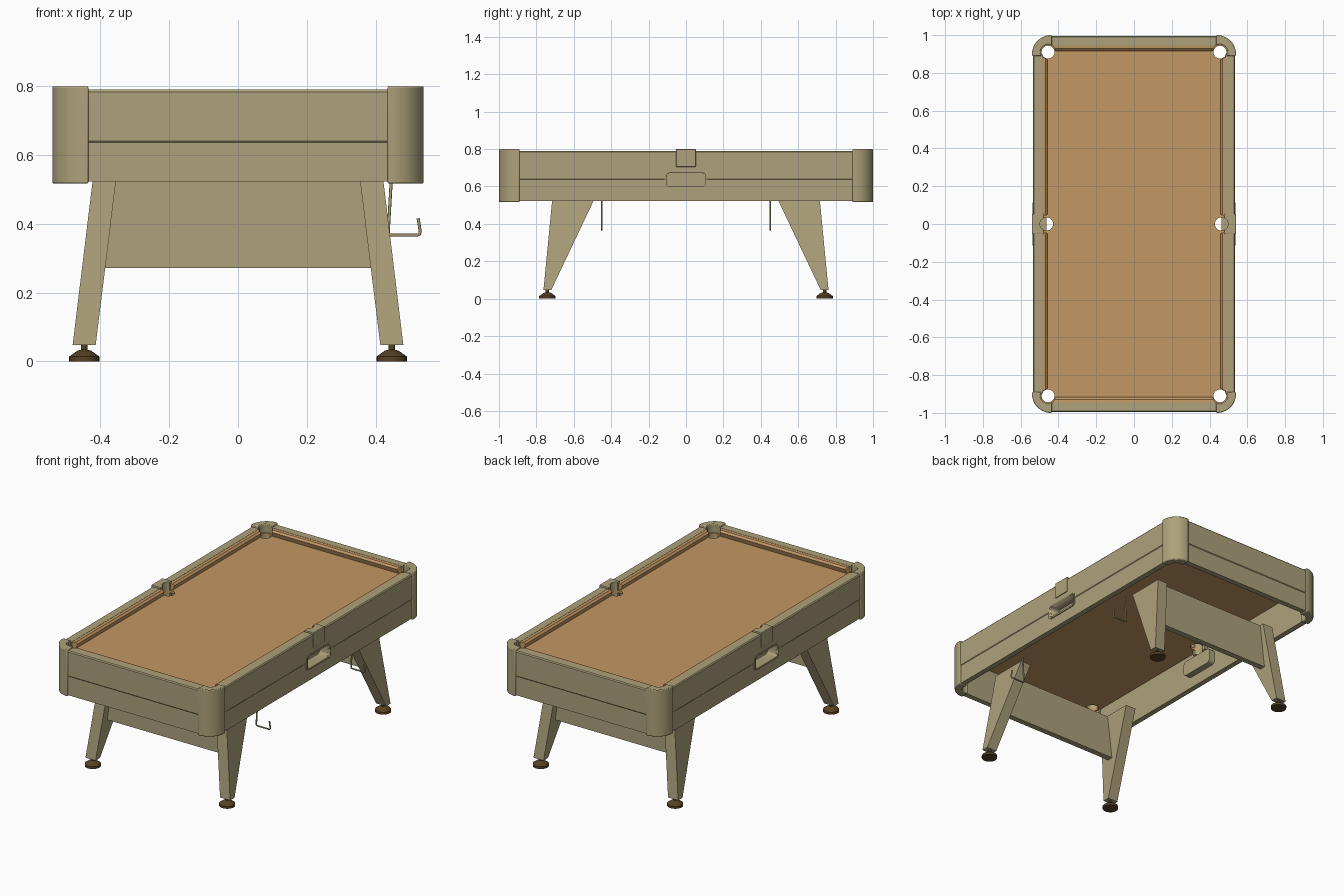
import bpy, bmesh, math

cube = bpy.data.objects.get("Cube")
if cube:
    bpy.data.objects.remove(cube, do_unlink=True)


def material(name, color):
    m = bpy.data.materials.new(name)
    m.use_nodes = True
    m.diffuse_color = (*color, 1)
    bsdf = next(n for n in m.node_tree.nodes if n.type == 'BSDF_PRINCIPLED')
    bsdf.inputs["Base Color"].default_value = (*color, 1)
    return m


TAN = material("khaki body", (0.42, 0.36, 0.2))
FELT = material("orange felt", (0.54, 0.31, 0.125))
BROWN = material("dark brown foot", (0.095, 0.055, 0.018))


def loft(name, rings, mat, bevel=0, smooth=False):
    """Solid made by joining matching rings of points, capped at both ends."""
    bm = bmesh.new()
    loops = [[bm.verts.new(p) for p in ring] for ring in rings]
    n = len(loops[0])
    for a, b in zip(loops, loops[1:]):
        for i in range(n):
            j = (i + 1) % n
            bm.faces.new((a[i], a[j], b[j], b[i]))
    bm.faces.new(loops[0])
    bm.faces.new(loops[-1])
    bmesh.ops.recalc_face_normals(bm, faces=bm.faces)
    me = bpy.data.meshes.new(name)
    bm.to_mesh(me)
    bm.free()
    ob = bpy.data.objects.new(name, me)
    bpy.context.collection.objects.link(ob)
    me.materials.append(mat)
    if bevel:
        mod = ob.modifiers.new("Bevel", 'BEVEL')
        mod.width, mod.segments = bevel, 2
        mod.limit_method, mod.angle_limit = 'ANGLE', math.radians(40)
    if smooth:
        bpy.ops.object.select_all(action='DESELECT')
        ob.select_set(True)
        bpy.context.view_layer.objects.active = ob
        bpy.ops.object.shade_smooth_by_angle(angle=math.radians(35))
    return ob


def box(name, x, y, z, mat, bevel=0):
    rings = [[(x[0], y[0], h), (x[1], y[0], h), (x[1], y[1], h), (x[0], y[1], h)] for h in z]
    return loft(name, rings, mat, bevel)


def arc(cx, cy, r, start, end, steps):
    angles = [math.radians(start + (end - start) * i / steps) for i in range(steps + 1)]
    return [(cx + r * math.cos(a), cy + r * math.sin(a)) for a in angles]


def lathe(name, cx, cy, profile, mat):
    rings = [[(x, y, z) for x, y in arc(cx, cy, r, 0, 345, 23)] for r, z in profile]
    return loft(name, rings, mat, smooth=True)


def rounded_slot(name, x0, x1, half, z0, z1, r, mat):
    outline = (arc(half - r, z1 - r, r, 0, 90, 5) + arc(r - half, z1 - r, r, 90, 180, 5)
               + arc(r - half, z0 + r, r, 180, 270, 5) + arc(half - r, z0 + r, r, 270, 360, 5))
    return loft(name, [[(x, y, z) for y, z in outline] for x in (x0, x1)], mat, smooth=True)


def cut(ob, cutter):
    mod = ob.modifiers.new("Cut", 'BOOLEAN')
    mod.object, mod.operation, mod.solver = cutter, 'DIFFERENCE', 'EXACT'
    cutter.hide_render = True
    cutter.display_type = 'WIRE'


def sweep(name, profile, a, b, place, mat, slope=0):
    """Extrude a rail section, with ends slanted back towards its nose."""
    back = max(u for u, z in profile)
    rings = [[place(u, a + slope * (back - u), z) for u, z in profile],
             [place(u, b - slope * (back - u), z) for u, z in profile]]
    return loft(name, rings, mat)


SIGNS = [(sx, sy) for sx in (1, -1) for sy in (1, -1)]
SIDE = {1: "left", -1: "right"}
END = {1: "back", -1: "front"}

# Playing bed
bed = box("bed", (-0.502, 0.502), (-0.96, 0.96), (0.735, 0.75), FELT)

# Section of the cabinet wall with its top rail, and of the cushion
WALL = [(0.5, 0.523), (0.532, 0.523), (0.532, 0.637), (0.535, 0.641), (0.535, 0.784),
        (0.53, 0.79), (0.484, 0.79), (0.484, 0.755), (0.5, 0.755)]
CUSHION = [(0.486, 0.789), (0.468, 0.787), (0.457, 0.777), (0.466, 0.75), (0.486, 0.75)]

# Long sides: wall, hand slot, middle pocket and cushions
for s in (1, -1):
    def along(u, t, z, s=s):
        return (s * u, t, z)

    wall = sweep(SIDE[s] + "_wall", WALL, -0.9, 0.9, along, TAN)
    cap = box(SIDE[s] + "_pocket_cap", sorted((s * 0.478, s * 0.54)),
              (-0.053, 0.053), (0.705, 0.8), TAN, 0.004)
    pocket = lathe(SIDE[s] + "_pocket_cutter", s * 0.463, 0,
                   [(0.035, 0.69), (0.035, 0.9)], TAN)
    for ob in (wall, cap, bed):
        cut(ob, pocket)

    slot = rounded_slot(SIDE[s] + "_slot_cutter", s * 0.47, s * 0.6, 0.104, 0.6, 0.671, 0.015, TAN)
    tray = rounded_slot(SIDE[s] + "_hand_slot", s * 0.462, s * 0.538, 0.114, 0.59, 0.681, 0.022, TAN)
    cut(wall, slot)
    cut(tray, slot)

    for e in (1, -1):
        def half(u, t, z, s=s, e=e):
            return (s * u, e * t, z)

        sweep(SIDE[s] + "_" + END[e] + "_cushion", CUSHION, 0.036, 0.885, half, FELT, 0.5)

# Short ends: the same sections moved out to the ends
for e in (1, -1):
    def across(u, t, z, e=e):
        return (t, e * (u + 0.46), z)

    sweep(END[e] + "_wall", WALL, -0.44, 0.44, across, TAN)
    sweep(END[e] + "_cushion", CUSHION, -0.43, 0.43, across, FELT, 0.5)

# Rounded corners wrapped around the corner pockets
CORNER = ([(0.435, 1.0)] + arc(0.44, 0.9, 0.1, 90, 0, 14) + [(0.54, 0.89)]
          + arc(0.455, 0.91, 0.04, -30, 120, 14))
for sx, sy in SIGNS:
    where = SIDE[sx] + "_" + END[sy]
    loft(where + "_corner", [[(sx * x, sy * y, z) for x, y in CORNER] for z in (0.517, 0.8)],
         TAN, 0.005, smooth=True)
    hole = lathe(where + "_hole_cutter", sx * 0.455, sy * 0.91,
                 [(0.034, 0.69), (0.034, 0.9)], TAN)
    cut(bed, hole)

    # Splayed tapering leg
    def leg_ring(x0, x1, y0, y1, z):
        return [(sx * x, sy * y, z) for x, y in ((x0, y0), (x1, y0), (x1, y1), (x0, y1))]

    loft(where + "_leg", [leg_ring(0.414, 0.481, 0.72, 0.762, 0.047),
                          leg_ring(0.354, 0.422, 0.49, 0.715, 0.532)], TAN)

    # Levelling foot
    lathe(where + "_foot", sx * 0.447, sy * 0.741,
          [(0.044, 0), (0.044, 0.014), (0.02, 0.031), (0.009, 0.034), (0.009, 0.049)], BROWN)

# Panel between each pair of legs
for e in (1, -1):
    rings = [[(-w, e * y0, z), (w, e * y0, z), (w, e * y1, z), (-w, e * y1, z)]
             for w, z, y0, y1 in ((0.39, 0.272, 0.655, 0.69), (0.36, 0.53, 0.655, 0.69))]
    loft(END[e] + "_panel", rings, TAN)

# Bent wire hooks under the left side
HOOK = [(0.446, 0.53), (0.437, 0.376), (0.439, 0.369), (0.446, 0.367),
        (0.522, 0.367), (0.528, 0.37), (0.53, 0.377), (0.524, 0.416)]
for e in (1, -1):
    curve = bpy.data.curves.new(END[e] + "_hook", 'CURVE')
    curve.dimensions = '3D'
    curve.bevel_depth = 0.0045
    curve.bevel_resolution = 2
    curve.use_fill_caps = True
    spline = curve.splines.new('POLY')
    spline.points.add(len(HOOK) - 1)
    for point, (x, z) in zip(spline.points, HOOK):
        point.co = (x, e * 0.45, z, 1)
    curve.materials.append(TAN)
    bpy.context.collection.objects.link(bpy.data.objects.new(END[e] + "_hook", curve))
